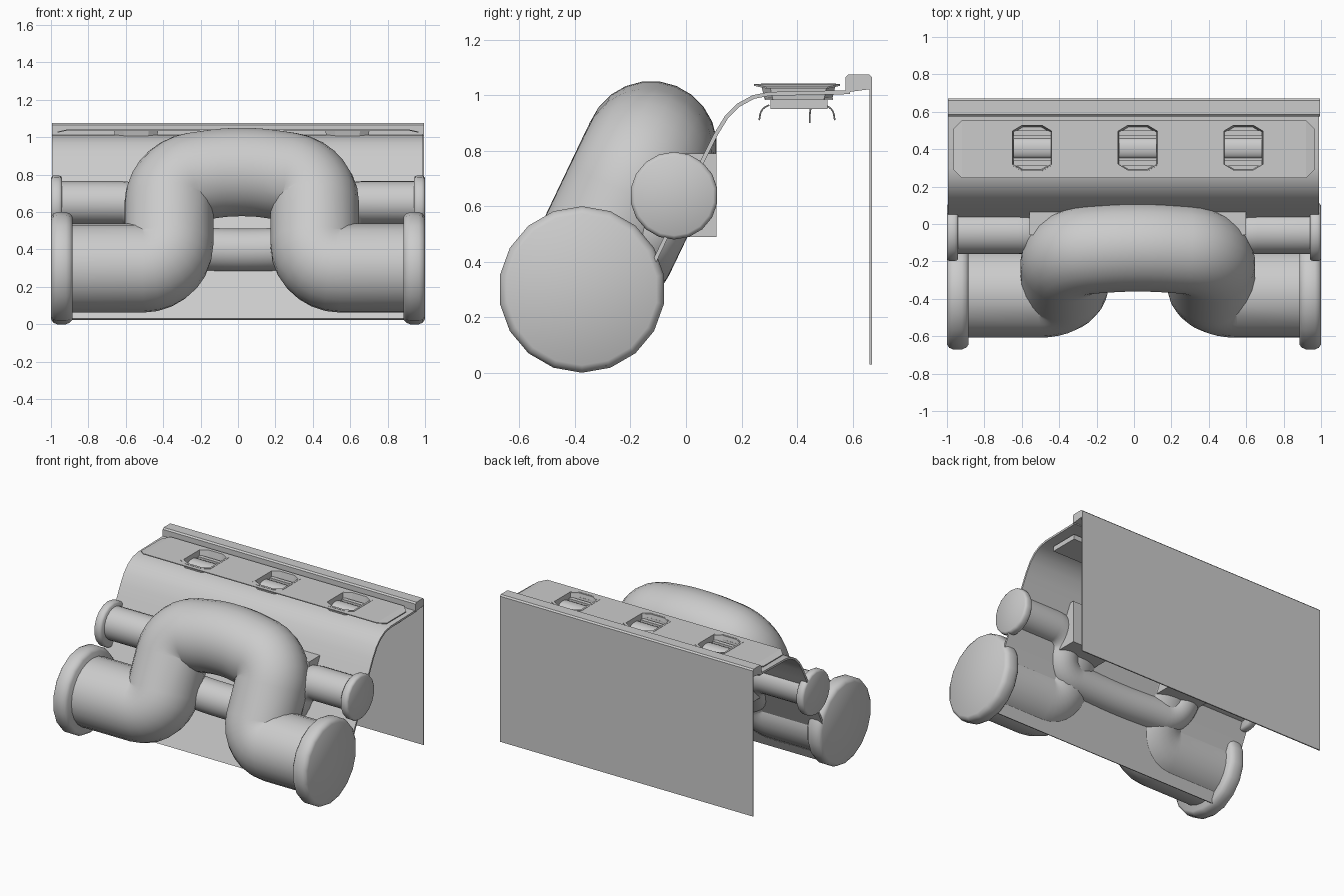
import bpy, bmesh, math
from mathutils import Vector

cube = bpy.data.objects.get("Cube")
if cube:
    bpy.data.objects.remove(cube, do_unlink=True)

grey = bpy.data.materials.new("plain_grey")
GREY = (0.6, 0.6, 0.6, 1)
grey.diffuse_color = GREY
grey.use_nodes = True
grey.node_tree.nodes["Principled BSDF"].inputs["Base Color"].default_value = GREY


def loft(name, rings, smooth=None, closed=False):
    """Skin matching rings of points; cap the ends, or join last to first."""
    bm = bmesh.new()
    rings = [[bm.verts.new(p) for p in ring] for ring in rings]
    n = len(rings[0])
    for r, s in zip(rings, rings[1:] + (rings[:1] if closed else [])):
        for k in range(n):
            j = (k + 1) % n
            bm.faces.new((r[k], r[j], s[j], s[k]))
    if not closed:
        bm.faces.new(rings[0])
        bm.faces.new(rings[-1])
    bmesh.ops.recalc_face_normals(bm, faces=bm.faces)
    mesh = bpy.data.meshes.new(name)
    bm.to_mesh(mesh)
    bm.free()
    ob = bpy.data.objects.new(name, mesh)
    bpy.context.collection.objects.link(ob)
    mesh.materials.append(grey)
    if smooth:
        bpy.ops.object.select_all(action='DESELECT')
        ob.select_set(True)
        bpy.context.view_layer.objects.active = ob
        bpy.ops.object.shade_smooth_by_angle(angle=math.radians(smooth))
    return ob


def extrude_x(name, profile, x0, x1, smooth=None):
    return loft(name, [[(x, y, z) for y, z in profile] for x in (x0, x1)], smooth)


def box(name, y0, y1, z0, z1, x0, x1):
    return extrude_x(name, [(y0, z0), (y1, z0), (y1, z1), (y0, z1)], x0, x1)


def octagon(cx, cy, hx, hy, z, cutx=0.05, cuty=0.03):
    pts = []
    for sx, sy in ((1, 1), (-1, 1), (-1, -1), (1, -1)):
        pair = [(hx, hy - cuty), (hx - cutx, hy)]
        if sx != sy:
            pair.reverse()
        pts += [(cx + sx * x, cy + sy * y, z) for x, y in pair]
    return pts


def rounded_path(points, radius, steps=7):
    """Polyline with its inner corners replaced by smooth bends."""
    points = [Vector(p) for p in points]
    out = [points[0]]
    for a, p, b in zip(points, points[1:], points[2:]):
        s = p + (a - p).normalized() * min(radius, (a - p).length * 0.49)
        e = p + (b - p).normalized() * min(radius, (b - p).length * 0.49)
        h1, h2 = s.lerp(p, 0.55), e.lerp(p, 0.55)
        for i in range(steps + 1):
            t = i / steps
            u = 1 - t
            out.append(s * u**3 + h1 * 3 * u * u * t + h2 * 3 * u * t * t + e * t**3)
    return out + [points[-1]]


def tube(name, path, radius, sides=24):
    rings = []
    normal = Vector((0, 0, 1))
    for i, p in enumerate(path):
        d = (path[min(i + 1, len(path) - 1)] - path[max(i - 1, 0)]).normalized()
        normal = (normal - d * normal.dot(d)).normalized()
        side = d.cross(normal)
        angles = [k * math.tau / sides for k in range(sides)]
        rings.append([p + radius * (normal * math.cos(a) + side * math.sin(a)) for a in angles])
    return loft(name, rings, 50)


def flange(name, side, y, z, radius, depth, sides=18):
    """Disc with rounded rim, turned about the x axis."""
    profile = [(0, 0.92), (0.12, 0.97), (0.3, 1), (0.72, 1), (0.9, 0.97), (1, 0.91)]
    angles = [(k + 0.5) * math.tau / sides for k in range(sides)]
    return loft(name, [[(side * (1 - depth + d * depth), y + radius * r * math.cos(a),
                         z + radius * r * math.sin(a)) for a in angles] for d, r in profile], 50)


# Pipes: bends lie in a plane leaning back, t runs up that plane
def large(x, t):
    return (x, -0.37 + 0.243 * t, 0.3 + 0.51 * t)


def small(x, t):
    return (x, -0.045 + 0.12 * t, 0.65 + 0.25 * t)


tube("large_pipe", rounded_path([large(-0.95, 0), large(-0.37, 0), large(-0.37, 0.92), large(0.02, 1.03),
                                 large(0.41, 0.92), large(0.41, 0), large(0.95, 0)], 0.14), 0.238)
tube("small_pipe", rounded_path([small(-0.97, 0), small(-0.5, 0), small(-0.46, -0.96), small(0.03, -1.02),
                                 small(0.5, -0.96), small(0.54, 0), small(0.97, 0)], 0.12), 0.115)
for side, word, x in ((-1, "right", -0.4), (1, "left", 0.44)):
    flange(word + "_large_flange", side, -0.375, 0.3, 0.3, 0.115)
    flange(word + "_small_flange", side, -0.043, 0.638, 0.158, 0.06)
    box(word + "_pipe_block", -0.06, 0.11, 0.49, 0.79, x - 0.16, x + 0.16)

# Curved sheet
line = [(-0.3, 0.03), (0.06, 0.78), (0.1, 0.86), (0.14, 0.925), (0.185, 0.97),
        (0.24, 1.0), (0.3, 1.012), (0.59, 1.018)]
lower = []
for i, p in enumerate(line):
    a, b = Vector(line[max(i - 1, 0)]), Vector(line[min(i + 1, len(line) - 1)])
    d = (b - a).normalized() * 0.014
    lower.append((p[0] + d.y, p[1] - d.x))
sheet = extrude_x("curved_sheet", line + lower[::-1], -0.995, 0.99, 30)

# Back rail and back plate
extrude_x("back_rail", [(0.575, 1.01), (0.665, 1.022), (0.67, 1.065), (0.66, 1.075),
                        (0.585, 1.075), (0.575, 1.065)], -0.995, 0.995)
box("back_plate", 0.662, 0.67, 0.03, 1.065, -0.995, 0.995)

# Raised panel whose ends narrow and dip slightly
panel = loft("raised_panel", [[(x, 0.4 - h, z), (x, 0.4 + h, z), (x, 0.4 + h, z + 0.006), (x, 0.4 - h, z + 0.006)]
                              for x, h, z in ((-0.965, 0.11, 1.024), (-0.92, 0.155, 1.034),
                                              (0.92, 0.155, 1.034), (0.965, 0.11, 1.024))])

# Long housing under the sheet
box("socket_housing", 0.305, 0.51, 0.95, 0.985, -0.93, 0.93)

# Three sockets set into the panel
for n, cx in enumerate((-0.545, 0.02, 0.585), 1):
    cutter = loft(f"socket_cutter_{n}", [octagon(cx, 0.41, 0.105, 0.12, z) for z in (0.987, 1.1)])
    cutter.hide_render = True
    cutter.hide_viewport = True
    for ob in (panel, sheet):
        mod = ob.modifiers.new("socket_opening", 'BOOLEAN')
        mod.operation = 'DIFFERENCE'
        mod.solver = 'EXACT'
        mod.object = cutter

    # Tapering rim
    loft(f"socket_rim_{n}", [octagon(cx, 0.405, hx, hy, z) for hx, hy, z in
                             ((0.112, 0.122, 0.985), (0.118, 0.135, 1.042),
                              (0.105, 0.122, 1.042), (0.1, 0.112, 0.985))], closed=True)

    # Floor, barrel and side bars inside the socket
    box(f"socket_floor_{n}", 0.285, 0.53, 0.983, 0.99, cx - 0.108, cx + 0.108)
    arc = [(0.405 + 0.055 * math.cos(a), 0.985 + 0.03 * math.sin(a))
           for a in (math.pi * k / 8 for k in range(9))]
    extrude_x(f"socket_barrel_{n}", arc, cx - 0.1, cx + 0.1, 40)
    for k, y in enumerate((0.325, 0.485)):
        box(f"socket_bar_{n}_{k}", y - 0.014, y + 0.014, 0.985, 1.005, cx - 0.1, cx + 0.1)

    # Dangling wires
    for k, (y, bend, end) in enumerate(((0.3, -0.03, 0.91), (0.335, 0.0, 0.915),
                                        (0.455, -0.008, 0.9), (0.5, 0.03, 0.91))):
        x = cx + (-0.06 if k % 2 else 0.06)
        tube(f"socket_wire_{n}_{k}", rounded_path([(x, y, 0.965), (x, y + bend, 0.95),
             (x, y + bend * 1.2, end)], 0.02, 3), 0.003, 6)
